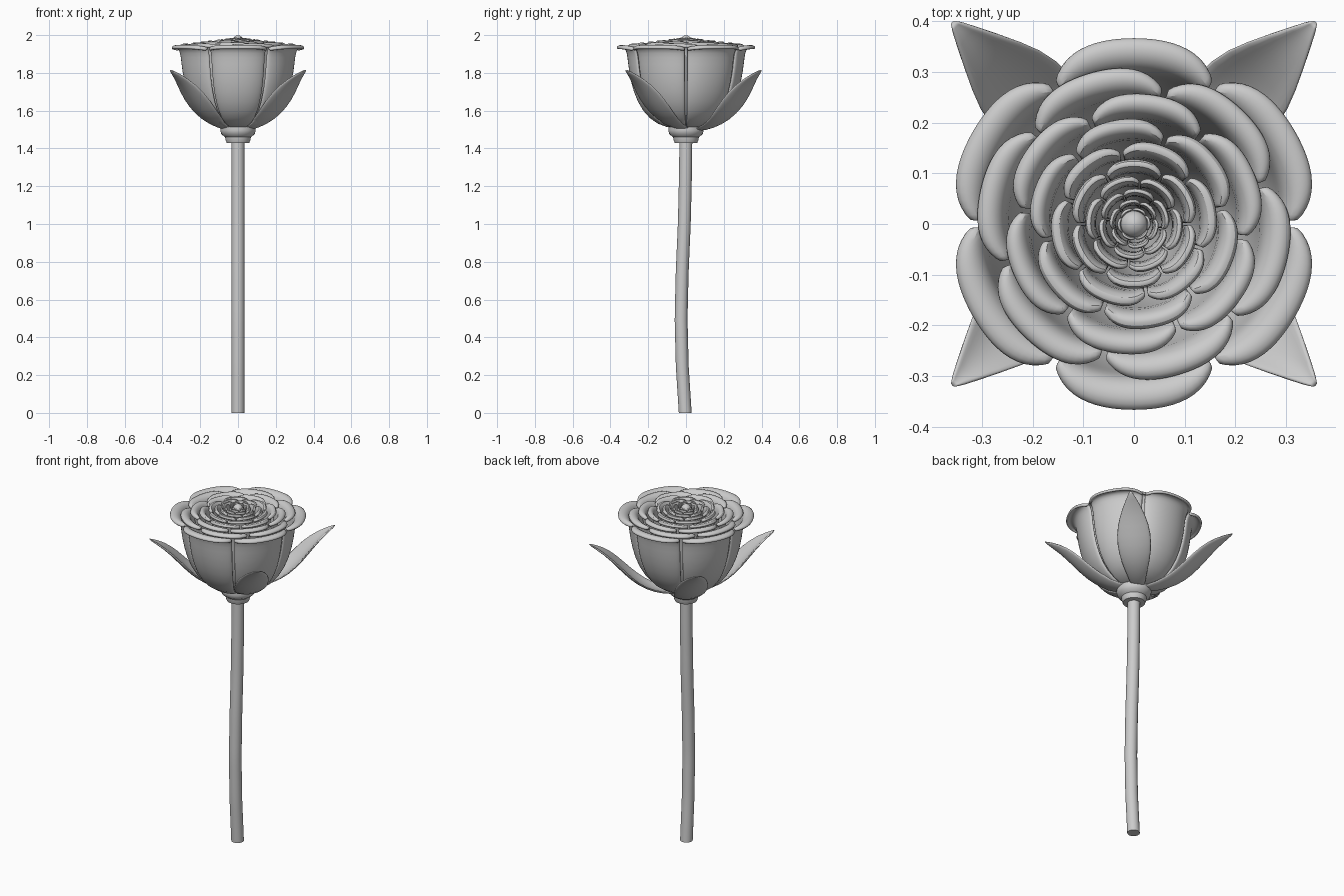
import bpy, bmesh, math
from mathutils import Vector

if "Cube" in bpy.data.objects:
    bpy.data.objects.remove(bpy.data.objects["Cube"])


def finish(obj, thickness=0, levels=0, angle=50):
    if thickness:
        m = obj.modifiers.new("thickness", 'SOLIDIFY')
        m.thickness, m.offset = thickness, 0
    if levels:
        m = obj.modifiers.new("smooth", 'SUBSURF')
        m.levels = m.render_levels = levels
    bpy.ops.object.select_all(action='DESELECT')
    obj.select_set(True)
    bpy.context.view_layer.objects.active = obj
    bpy.ops.object.shade_smooth_by_angle(angle=math.radians(angle))


def make_object(name, grids, closed=False):
    """Mesh made of one or more point grids (rows of equal length)."""
    bm = bmesh.new()
    for grid in grids:
        rows = [[bm.verts.new(p) for p in row] for row in grid]
        for a, b in zip(rows, rows[1:]):
            n = len(a)
            for i in range(n if closed else n - 1):
                j = (i + 1) % n
                bm.faces.new((a[i], a[j], b[j], b[i]))
        if closed:
            bm.faces.new(rows[0][::-1])
            bm.faces.new(rows[-1])
    bmesh.ops.recalc_face_normals(bm, faces=bm.faces)
    mesh = bpy.data.meshes.new(name)
    bm.to_mesh(mesh)
    bm.free()
    obj = bpy.data.objects.new(name, mesh)
    bpy.context.collection.objects.link(obj)
    return obj


def lathe(name, profile, n=32):
    ring = [2 * math.pi * i / n for i in range(n)]
    obj = make_object(name, [[[(r * math.cos(a), r * math.sin(a), z) for a in ring]
                              for r, z in profile]], closed=True)
    finish(obj, angle=40)


# Stem: gently bowed tube
def stem_y(z):
    pts = [(0, -0.004), (0.25, -0.02), (0.5, -0.026), (0.75, -0.02), (1.0, -0.009), (1.25, -0.003), (1.5, 0)]
    for (z0, y0), (z1, y1) in zip(pts, pts[1:]):
        if z <= z1:
            return y0 + (y1 - y0) * (z - z0) / (z1 - z0)
    return 0


circle = [2 * math.pi * i / 20 for i in range(20)]
rows = []
for k in range(25):
    z = 1.47 * k / 24
    rows.append([(0.034 * math.cos(a), stem_y(z) + 0.034 * math.sin(a), z) for a in circle])
finish(make_object("stem", [rows], closed=True), angle=40)

# Swollen base under the flower
lathe("flower_base", [(0.035, 1.428), (0.06, 1.43), (0.066, 1.445), (0.068, 1.46), (0.088, 1.475),
                      (0.094, 1.495), (0.092, 1.515), (0.07, 1.53), (0.03, 1.54)])

# Petals: cupped body with an outward rolled lip, six to a ring
BODY = [(0.05, 1.51), (0.15, 1.53), (0.225, 1.60), (0.272, 1.70), (0.295, 1.81), (0.302, 1.89)]
LIP = [(0.312, 1.928), (0.334, 1.942), (0.354, 1.941), (0.365, 1.928)]


def petal(scale, lift, angle, half):
    grid = []
    for k, (r, z) in enumerate(BODY + LIP):
        row = []
        for i in range(13):
            u = -1 + i / 6
            fall = 1 - abs(u) ** 4
            if k >= len(BODY):
                rr = 0.302 + (r - 0.302) * (0.35 + 0.65 * fall) - 0.006 * u ** 4
                zz = z - 0.012 * u ** 4
            else:
                rr, zz = r * (1 - 0.04 * u ** 4), z
            a = angle + half * u
            h = (zz - 1.51) / 0.432
            row.append((rr * scale * math.cos(a), rr * scale * math.sin(a), zz + lift * h))
        grid.append(row)
    return grid


SCALES = [1, 0.845, 0.70, 0.565, 0.445, 0.345, 0.26, 0.19, 0.13, 0.085]
TURNS = [30, 47, 23, 40, 10, 30, 52, 20, 43, 5]
for n, (s, turn) in enumerate(zip(SCALES, TURNS)):
    lift = 0.048 * (1 - s)
    petals = [petal(s, lift, math.radians(turn + 60 * k), math.radians(29)) for k in range(6)]
    finish(make_object(f"petal_ring_{n + 1}", petals), thickness=0.016 * (0.25 + 0.75 * s), levels=1, angle=60)

# Small bud closing the middle
lathe("centre_bud", [(0.01, 1.6), (0.024, 1.9), (0.027, 1.975), (0.022, 1.988), (0.012, 1.996), (0.002, 1.999)], 16)

# Sepals: four pointed leaves curving up around the cup
SPINE = [(0.03, 1.495), (0.12, 1.507), (0.21, 1.543), (0.29, 1.605), (0.36, 1.685), (0.43, 1.762), (0.51, 1.818)]
WIDTH = [0.035, 0.05, 0.078, 0.096, 0.088, 0.05, 0.004]
sepals = []
for q in range(4):
    a = math.radians(45 + 90 * q)
    out, side = Vector((math.cos(a), math.sin(a), 0)), Vector((-math.sin(a), math.cos(a), 0))
    grid = []
    for (d, z), w in zip(SPINE, WIDTH):
        row = []
        for i in range(7):
            u = -1 + i / 3
            cup = 0.18 * w * u * u
            row.append(out * (d - cup) + side * (w * u) + Vector((0, 0.04, z + cup)))
        grid.append(row)
    sepals.append(grid)
finish(make_object("sepals", sepals), thickness=0.01, levels=1)
